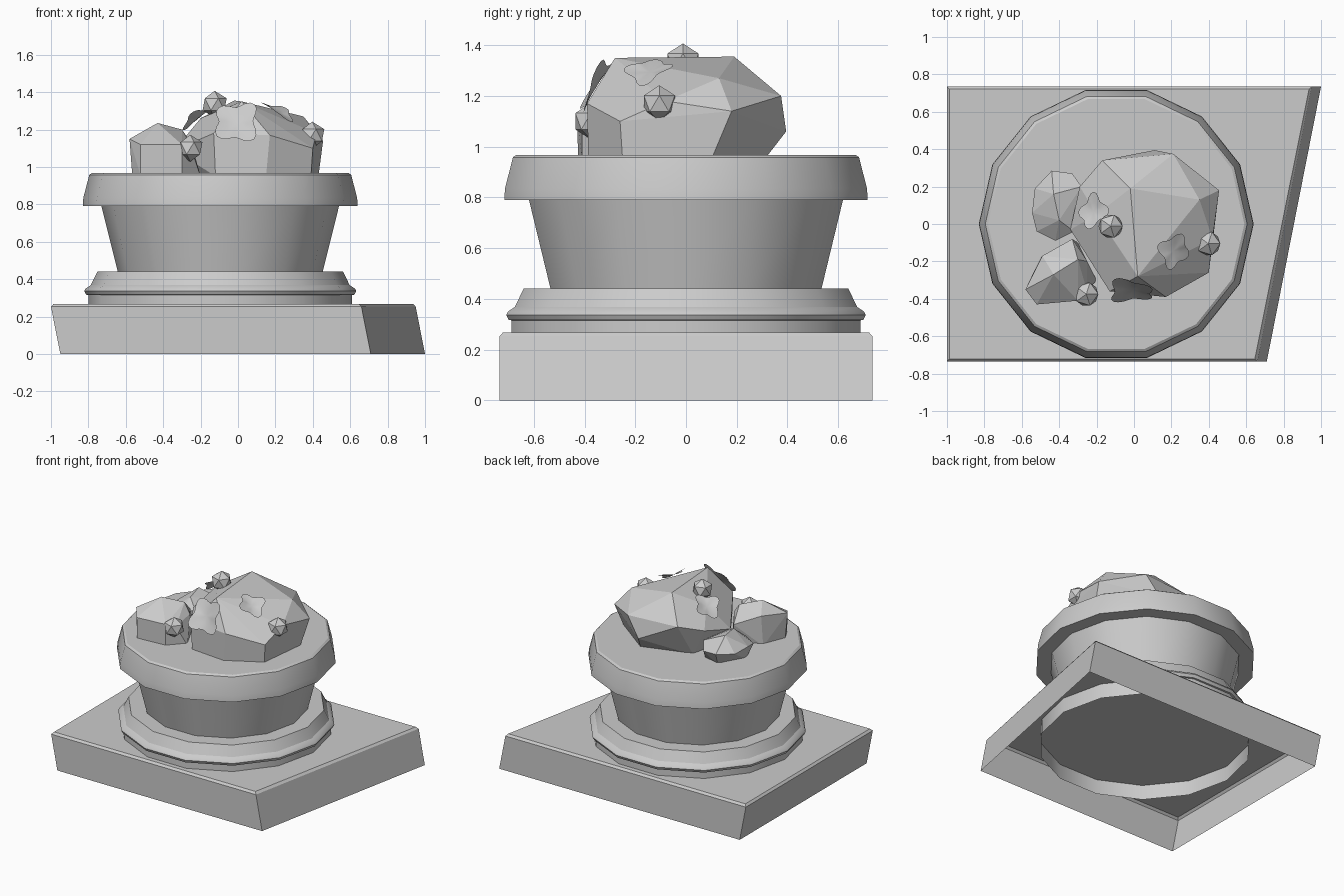
import bpy, bmesh
from math import sin, cos, pi
from mathutils import Vector
from mathutils.bvhtree import BVHTree

if "Cube" in bpy.data.objects:
    bpy.data.objects.remove(bpy.data.objects["Cube"])


def finish(name, bm, smooth=False):
    bmesh.ops.recalc_face_normals(bm, faces=bm.faces[:])
    me = bpy.data.meshes.new(name)
    bm.to_mesh(me)
    bm.free()
    ob = bpy.data.objects.new(name, me)
    bpy.context.collection.objects.link(ob)
    if smooth:
        bpy.ops.object.select_all(action='DESELECT')
        ob.select_set(True)
        bpy.context.view_layer.objects.active = ob
        bpy.ops.object.shade_smooth_by_angle(angle=pi / 6)
    return ob


def skin(name, rings, cap, smooth=False):
    """Bridge stacked closed rings of points; optionally cap the last."""
    bm = bmesh.new()
    vs = [[bm.verts.new(p) for p in r] for r in rings]
    n = len(vs[0])
    for a, b in zip(vs, vs[1:]):
        for i in range(n):
            j = (i + 1) % n
            bm.faces.new((a[i], a[j], b[j], b[i]))
    if cap:
        bm.faces.new(vs[-1])
    return finish(name, bm, smooth)


def lathe(name, profile, cap, sides=14, cx=-0.095):
    rings = [[(cx + r * cos(2 * pi * i / sides), r * sin(2 * pi * i / sides), z)
              for i in range(sides)] for r, z in profile]
    return skin(name, rings, cap, True)


def rock(name, pts):
    bm = bmesh.new()
    for p in pts:
        bm.verts.new(p)
    res = bmesh.ops.convex_hull(bm, input=bm.verts[:])
    bmesh.ops.delete(bm, geom=[v for v in bm.verts if not v.link_faces], context='VERTS')
    bmesh.ops.dissolve_limit(bm, angle_limit=0.1, verts=bm.verts[:], edges=bm.edges[:])
    return finish(name, bm)


# Skewed plinth, hollow underneath, with a small top bevel
def plinth_ring(z, shift, inset):
    return [(-0.95 + shift + inset, -0.735 + inset, z),
            (0.71 + shift - inset, -0.735 + inset, z),
            (1.0 + shift - inset, 0.735 - inset, z),
            (-0.95 + shift + inset, 0.735 - inset, z)]


skin("plinth", [plinth_ring(0, 0, 0), plinth_ring(0.253, -0.05, 0),
                plinth_ring(0.268, -0.05, 0.014)], True)

# Fourteen-sided pot: foot moulding, tapered body and heavy rim with soil
lathe("pot_foot", [(0.705, 0.16), (0.705, 0.315), (0.717, 0.317), (0.727, 0.337),
                   (0.72, 0.35), (0.692, 0.368), (0.657, 0.44), (0.54, 0.44)], False)
lathe("pot_body", [(0.548, 0.44), (0.635, 0.79)], False)
lathe("pot_rim", [(0.62, 0.79), (0.735, 0.79), (0.732, 0.835),
                  (0.70, 0.958), (0.685, 0.968)], True)

# Faceted rocks
big = rock("large_rock", [
    (.02, -.28, 1.35), (-.02, .19, 1.355), (.35, .13, 1.27), (.21, .375, 1.2),
    (.11, .395, 1.06), (.455, .18, 1.14), (.42, -.08, 1.18), (.40, -.26, 1.1),
    (.17, -.39, 1.17), (-.13, -.36, 1.18), (-.34, -.03, 1.09), (-.29, .2, 1.15),
    (-.17, .34, 1.2), (-.2, .05, 1.26), (.15, .31, .95), (.43, .1, .95),
    (.39, -.25, .95), (.15, -.385, .95), (-.12, -.36, .95), (-.25, -.05, .95),
    (-.2, .2, .95)])
rock("front_left_rock", [
    (-.58, -.35, 1.15), (-.49, -.17, 1.17), (-.33, -.08, 1.1), (-.25, -.2, 1.13),
    (-.43, -.27, 1.235), (-.3, -.19, 1.2), (-.52, -.43, 1.12), (-.3, -.41, 1.12),
    (-.25, -.36, 1.1), (-.565, -.34, .95), (-.52, -.425, .95), (-.3, -.41, .95),
    (-.2, -.3, .95), (-.3, -.1, .95), (-.5, -.18, .95)])
rock("back_left_rock", [
    (-.545, .06, 1.05), (-.53, .19, 1.04), (-.44, .285, 1.05), (-.33, .27, 1.04),
    (-.28, .2, 1.08), (-.52, -.04, 1.03), (-.42, -.09, 1.04), (-.32, -.04, 1.08),
    (-.43, .16, 1.14), (-.4, .02, 1.13), (-.52, .05, .95), (-.42, .23, .95),
    (-.3, .2, .95), (-.4, -.07, .95)])

# Small faceted nuggets
for i, p in enumerate([(-.255, -.375, 1.1), (.397, -.105, 1.17), (-.125, -.012, 1.335)]):
    bm = bmesh.new()
    bmesh.ops.create_icosphere(bm, subdivisions=1, radius=0.072)
    finish(f"nugget_{i + 1}", bm).location = p

# Thin four-lobed petals lying on the large rock
src = bmesh.new()
src.from_mesh(big.data)
tree = BVHTree.FromBMesh(src)
src.free()
for i, (p, size, turn) in enumerate([((-.225, .07, 1.27), 0.085, 0.3),
                                     ((-.01, -.36, 1.24), 0.115, 0.8),
                                     ((.225, -.15, 1.32), 0.085, 0.1)]):
    loc, nor, _, _ = tree.find_nearest(Vector(p))
    bm = bmesh.new()
    centre = bm.verts.new((0, 0, 0.012))
    rows = []
    for k in (0.5, 1.0):
        row = []
        for s in range(32):
            a = 2 * pi * s / 32
            r = size * k * (1 + 0.2 * k * cos(4 * a))
            z = 0.012 + 0.15 * size * k * k * cos(2 * a + 0.4)
            row.append(bm.verts.new((r * cos(a + turn), r * sin(a + turn), z + 0.01 * k)))
        rows.append(row)
    for s in range(32):
        t = (s + 1) % 32
        bm.faces.new((centre, rows[0][s], rows[0][t]))
        bm.faces.new((rows[0][s], rows[1][s], rows[1][t], rows[0][t]))
    ob = finish(f"petal_patch_{i + 1}", bm, True)
    ob.location = loc
    ob.rotation_euler = nor.to_track_quat('Z', 'Y').to_euler()
